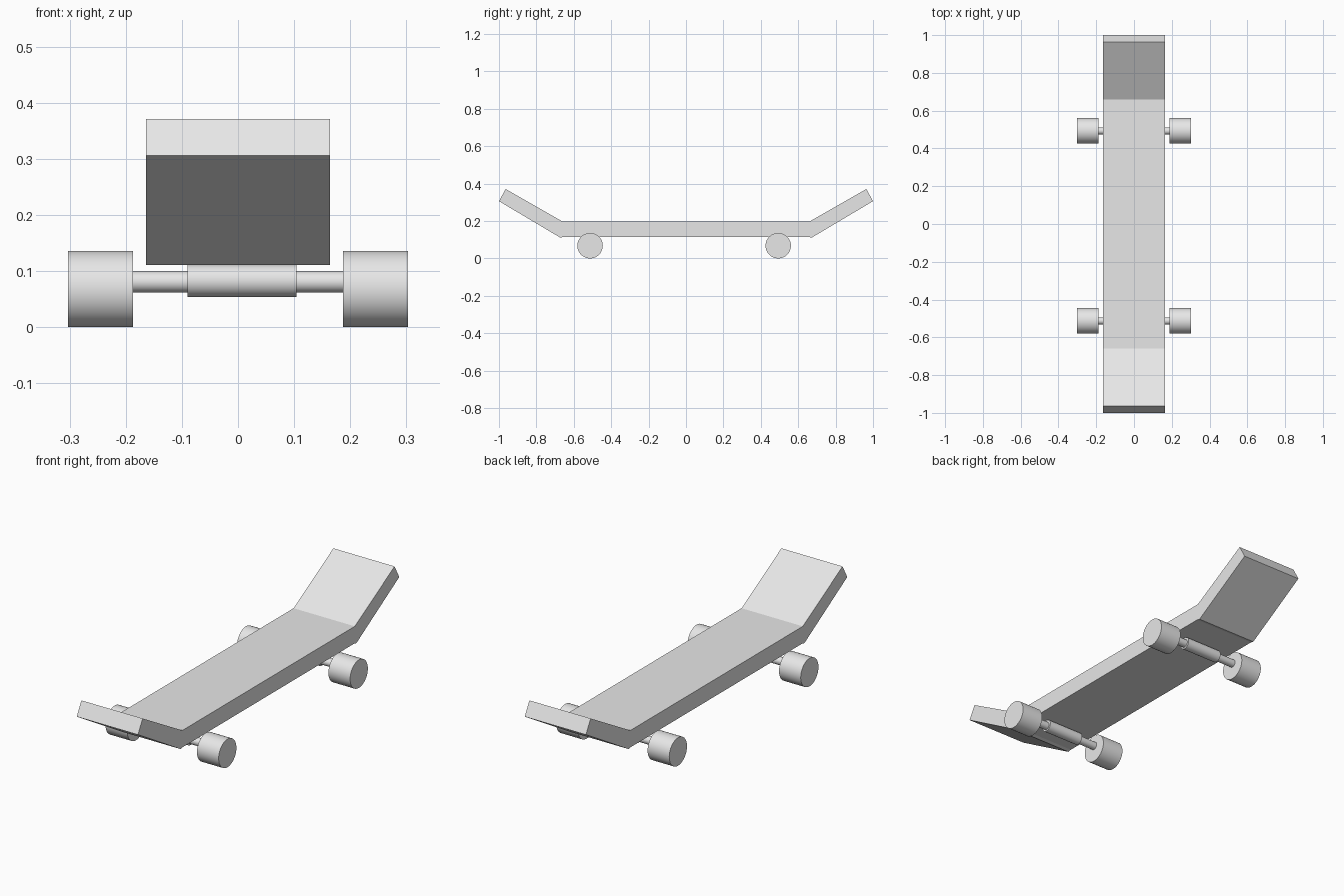
import bpy, bmesh, math

cube = bpy.data.objects.get("Cube")
if cube:
    bpy.data.objects.remove(cube)

grey = bpy.data.materials.new("light_grey")
grey.use_nodes = True
grey.diffuse_color = (0.8, 0.8, 0.8, 1)
grey.node_tree.nodes["Principled BSDF"].inputs["Base Color"].default_value = (0.8, 0.8, 0.8, 1)


def rod(name, x0, x1, y, z, radius):
    """Smooth cylinder lying along x."""
    bpy.ops.mesh.primitive_cylinder_add(
        vertices=48, radius=radius, depth=x1 - x0,
        location=((x0 + x1) / 2, y, z), rotation=(0, math.pi / 2, 0))
    ob = bpy.context.object
    ob.name = name
    ob.data.materials.append(grey)
    bpy.ops.object.shade_smooth_by_angle(angle=math.radians(35))
    return ob


# Deck: side profile with both ends kicked up, extruded across the width
half = [(0.66, 0.197), (0.964, 0.371), (1.0, 0.306), (0.672, 0.111), (0.655, 0.115)]
profile = half + [(-y, z) for y, z in reversed(half)]
width = 0.164
bm = bmesh.new()
face = bm.faces.new([bm.verts.new((-width, y, z)) for y, z in profile])
side = bmesh.ops.extrude_face_region(bm, geom=[face])["geom"]
bmesh.ops.translate(bm, vec=(2 * width, 0, 0),
                    verts=[v for v in side if isinstance(v, bmesh.types.BMVert)])
bmesh.ops.recalc_face_normals(bm, faces=bm.faces)
mesh = bpy.data.meshes.new("deck")
bm.to_mesh(mesh)
bm.free()
mesh.materials.append(grey)
bpy.context.collection.objects.link(bpy.data.objects.new("deck", mesh))

# Trucks and wheels
for end, y in (("front", -0.513), ("back", 0.493)):
    rod(end + "_axle", -0.19, 0.19, y, 0.081, 0.019)
    rod(end + "_hanger", -0.09, 0.104, y, 0.083, 0.029)
    rod(end + "_right_wheel", -0.303, -0.187, y, 0.068, 0.068)
    rod(end + "_left_wheel", 0.187, 0.303, y, 0.068, 0.068)
